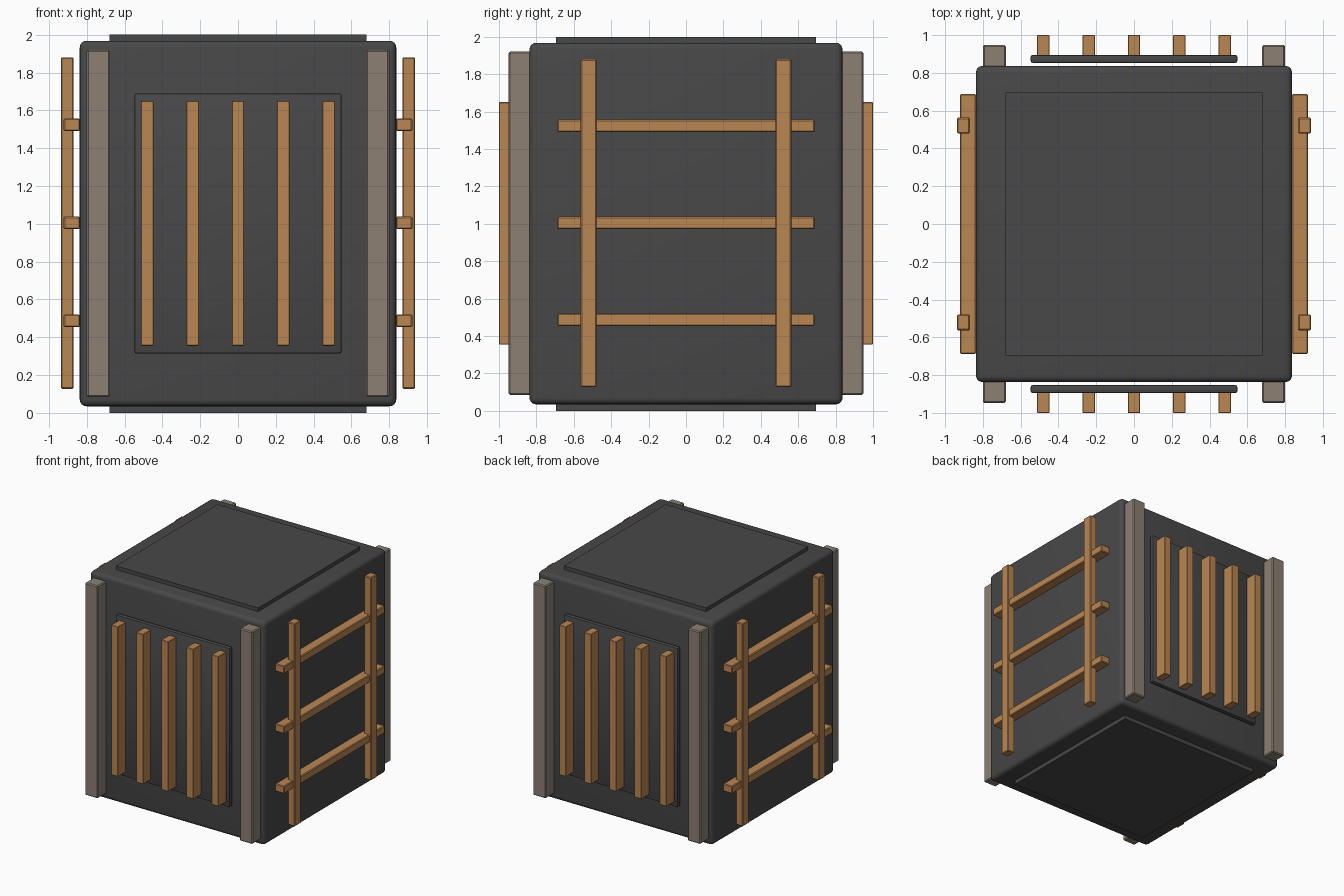
import bpy

if "Cube" in bpy.data.objects:
    bpy.data.objects.remove(bpy.data.objects["Cube"])


def material(name, srgb):
    m = bpy.data.materials.new(name)
    m.diffuse_color = [((c / 255 + 0.055) / 1.055) ** 2.4 for c in srgb] + [1]
    m.use_nodes = True
    m.node_tree.nodes["Principled BSDF"].inputs["Base Color"].default_value = m.diffuse_color
    return m


CHARCOAL = material("charcoal", (72, 72, 72))
WOOD = material("warm wood", (186, 134, 83))
TAUPE = material("taupe", (140, 128, 115))


def box(name, lo, hi, mat, bevel=0.006, segments=1):
    """Bevelled box spanning the corners lo and hi."""
    bpy.ops.mesh.primitive_cube_add(size=1, location=[(a + b) / 2 for a, b in zip(lo, hi)])
    ob = bpy.context.object
    ob.name = name
    ob.scale = [b - a for a, b in zip(lo, hi)]
    bpy.ops.object.transform_apply(location=False, rotation=False, scale=True)
    ob.data.materials.append(mat)
    if bevel:
        mod = ob.modifiers.new("edge", 'BEVEL')
        mod.width = bevel
        mod.segments = segments
        bpy.ops.object.modifier_apply(modifier=mod.name)
    if segments > 1:
        bpy.ops.object.shade_smooth_by_angle()
    return ob


def span(side, a, b):
    """Range a..b mirrored to the given side, in rising order."""
    return sorted((side * a, side * b))


# Main body with rounded edges, and its raised end plates
box("body", (-0.837, -0.837, 0.035), (0.837, 0.837, 1.968), CHARCOAL, 0.035, 4)
box("top_plate", (-0.68, -0.695, 1.95), (0.68, 0.695, 2.0), CHARCOAL, 0)
box("bottom_plate", (-0.68, -0.695, 0.0), (0.68, 0.695, 0.05), CHARCOAL, 0)

for side, label in ((-1, "front"), (1, "back")):
    # Backing panel with five upright slats
    y0, y1 = span(side, 0.853, 0.895)
    box(label + "_panel", (-0.547, y0, 0.315), (0.547, y1, 1.69), CHARCOAL, 0.01, 2)
    y0, y1 = span(side, 0.893, 1.0)
    for i in range(5):
        x = (i - 2) * 0.24
        box(label + "_slat", (x - 0.033, y0, 0.355), (x + 0.033, y1, 1.65), WOOD, 0.003)
    # Corner posts
    y0, y1 = span(side, 0.825, 0.948)
    for sx in (-1, 1):
        x0, x1 = span(sx, 0.678, 0.80)
        box(label + "_post", (x0, y0, 0.085), (x1, y1, 1.92), TAUPE, 0.008)

for side, label in ((-1, "left"), (1, "right")):
    # Ladder rungs against the body
    x0, x1 = span(side, 0.836, 0.922)
    for z in (0.487, 1.005, 1.524):
        box(label + "_rung", (x0, -0.688, z - 0.033), (x1, 0.688, z + 0.033), WOOD)
    # Ladder rails
    x0, x1 = span(side, 0.869, 0.937)
    for y in (-0.521, 0.521):
        box(label + "_rail", (x0, y - 0.042, 0.127), (x1, y + 0.042, 1.88), WOOD)
